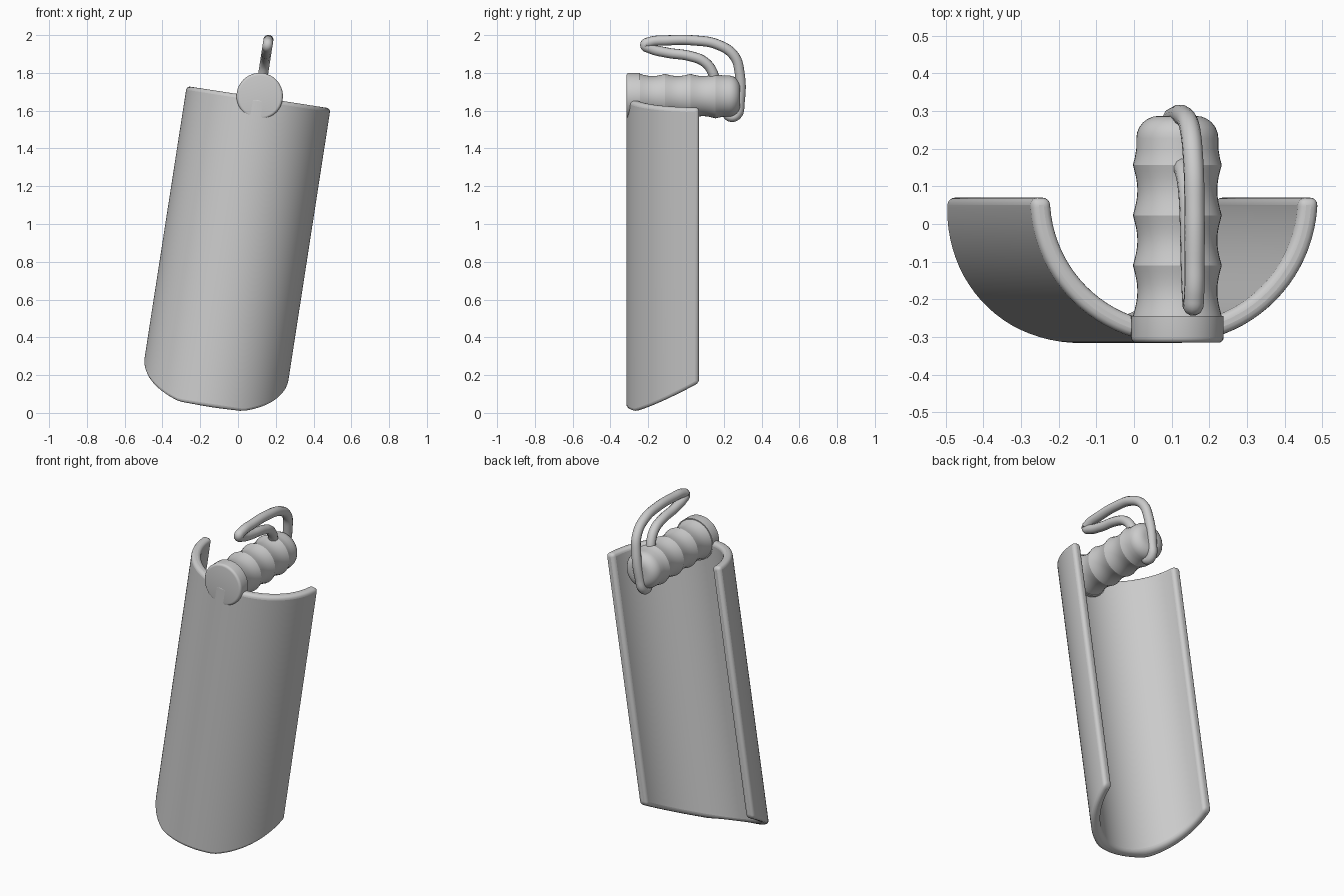
import bpy, bmesh, math

if "Cube" in bpy.data.objects:
    bpy.data.objects.remove(bpy.data.objects["Cube"], do_unlink=True)

TILT = math.radians(8.8)
GRIP_X, GRIP_Z = 0.115, 1.677

grey = bpy.data.materials.new("plain grey")
grey.use_nodes = True
grey.diffuse_color = (0.6, 0.6, 0.6, 1)
grey.node_tree.nodes["Principled BSDF"].inputs["Base Color"].default_value = grey.diffuse_color


def add_object(name, bm):
    bmesh.ops.recalc_face_normals(bm, faces=bm.faces)
    mesh = bpy.data.meshes.new(name)
    bm.to_mesh(mesh)
    bm.free()
    obj = bpy.data.objects.new(name, mesh)
    bpy.context.collection.objects.link(obj)
    mesh.materials.append(grey)
    return obj


def smooth(obj, degrees):
    bpy.ops.object.select_all(action='DESELECT')
    obj.select_set(True)
    bpy.context.view_layer.objects.active = obj
    bpy.ops.object.shade_smooth_by_angle(angle=math.radians(degrees))


def lathe(name, profile, sides=40):
    """Spin (y, radius) points about the grip axis."""
    bm = bmesh.new()
    rings = []
    for y, r in profile:
        rings.append([bm.verts.new((GRIP_X + r * math.cos(math.tau * i / sides), y,
                                    GRIP_Z + r * math.sin(math.tau * i / sides)))
                      for i in range(sides)])
    for a, b in zip(rings, rings[1:]):
        for i in range(sides):
            j = (i + 1) % sides
            bm.faces.new((a[i], a[j], b[j], b[i]))
    bm.faces.new(rings[0])
    bm.faces.new(rings[-1])
    return add_object(name, bm)


# Half-round shell: flat top, bottom cut on a slope toward the open back
def bottom_height(y):
    return 0.006 + 0.55 * max(0, y + 0.275)


STEPS, OUTER, INNER, CENTRE_X, CENTRE_Y = 44, 0.386, 0.333, -0.148, 0.07
bm = bmesh.new()
loops = []
for i in range(STEPS + 1):
    a = math.pi + math.pi * i / STEPS
    column = []
    for r, top in ((OUTER, False), (OUTER, True), (INNER, True), (INNER, False)):
        x, y = CENTRE_X + r * math.cos(a), CENTRE_Y + r * math.sin(a)
        column.append(bm.verts.new((x, y, 1.668 if top else bottom_height(y))))
    loops.append(column)
for a, b in zip(loops, loops[1:]):
    for k in range(4):
        n = (k + 1) % 4
        bm.faces.new((a[k], a[n], b[n], b[k]))
bm.faces.new(loops[0])
bm.faces.new(loops[-1])
shell = add_object("curved_shell", bm)
shell.rotation_euler.y = TILT
bevel = shell.modifiers.new("rounded_rim", 'BEVEL')
bevel.width = 0.02
bevel.segments = 4
bevel.limit_method = 'ANGLE'
bevel.angle_limit = math.radians(45)
smooth(shell, 40)

# Round end cap with softened front edge
cap_profile = [(-0.315 + 0.014 * (1 - math.sin(t * math.pi / 8)),
                0.109 + 0.014 * math.cos(t * math.pi / 8)) for t in range(4, -1, -1)]
cap = lathe("grip_cap", cap_profile + [(-0.244, 0.123)])
smooth(cap, 40)

# Grip with sharp ridges, scooped valleys and a rounded back end
ridges = [-0.245, -0.11, 0.023, 0.157]
profile = []
for start, end in zip(ridges, ridges[1:]):
    for k in range(8):
        t = k / 8
        profile.append((start + (end - start) * t, 0.118 - 0.012 * math.sin(math.pi * t)))
profile += [(0.157, 0.118), (0.175, 0.113), (0.2, 0.109), (0.227, 0.109)]
profile += [(0.227 + 0.06 * math.sin(t * math.pi / 12), 0.049 + 0.06 * math.cos(t * math.pi / 12))
            for t in range(1, 7)]
grip = lathe("ridged_grip", profile)
smooth(grip, 25)

# Bent wire loop, lying in the tilted plane of the shell
path = [(0.21, 1.6), (0.235, 1.568), (0.27, 1.58), (0.284, 1.64), (0.284, 1.8),
        (0.255, 1.89), (0.17, 1.949), (0.04, 1.972), (-0.1, 1.972), (-0.195, 1.962),
        (-0.217, 1.948), (-0.19, 1.93), (-0.1, 1.907), (0.02, 1.889), (0.095, 1.86),
        (0.14, 1.805), (0.155, 1.74)]
curve = bpy.data.curves.new("wire_loop", 'CURVE')
curve.dimensions = '3D'
curve.bevel_depth = 0.027
curve.bevel_resolution = 4
curve.resolution_u = 8
curve.use_fill_caps = True
spline = curve.splines.new('BEZIER')
spline.bezier_points.add(len(path) - 1)
for point, (y, z) in zip(spline.bezier_points, path):
    point.co = (GRIP_X + (z - GRIP_Z) * math.tan(TILT), y, z)
    point.handle_left_type = point.handle_right_type = 'AUTO'
curve.materials.append(grey)
wire = bpy.data.objects.new("wire_loop", curve)
bpy.context.collection.objects.link(wire)
